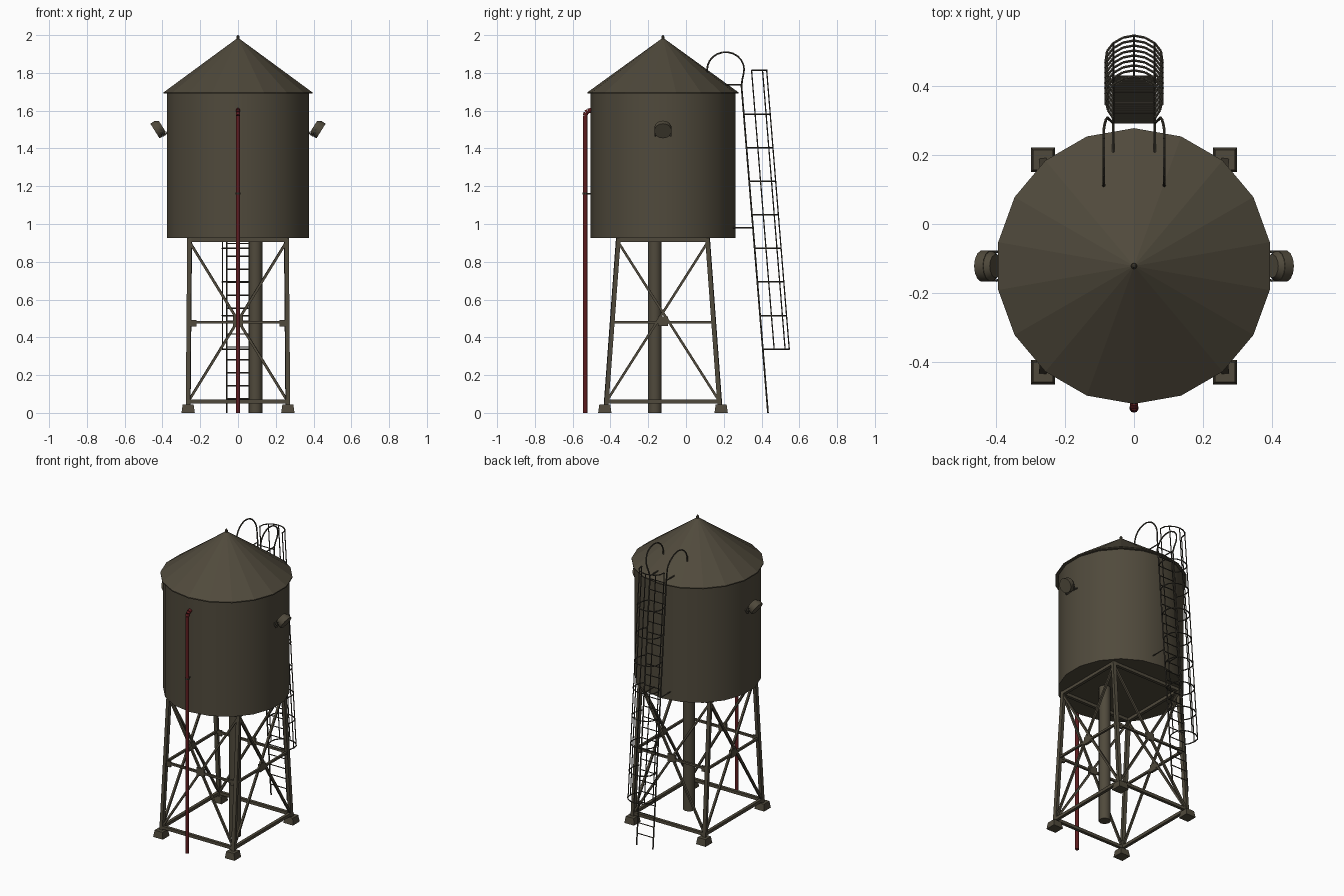
import bpy, bmesh, math
from mathutils import Vector, Matrix

if "Cube" in bpy.data.objects:
    bpy.data.objects.remove(bpy.data.objects["Cube"])

CY = -0.122  # tank and tower axis in y


def material(name, rgb):
    m = bpy.data.materials.new(name)
    m.diffuse_color = (*rgb, 1)
    m.use_nodes = True
    m.node_tree.nodes["Principled BSDF"].inputs["Base Color"].default_value = m.diffuse_color
    return m


OLIVE = material("olive_brown_metal", (0.080, 0.068, 0.045))
DARK = material("dark_ladder_metal", (0.055, 0.049, 0.036))
RED = material("red_pipe_paint", (0.11, 0.011, 0.013))


def finish(name, bm, mat, smooth=False):
    bmesh.ops.recalc_face_normals(bm, faces=bm.faces)
    me = bpy.data.meshes.new(name)
    bm.to_mesh(me)
    bm.free()
    ob = bpy.data.objects.new(name, me)
    bpy.context.collection.objects.link(ob)
    me.materials.append(mat)
    if smooth:
        bpy.ops.object.select_all(action='DESELECT')
        ob.select_set(True)
        bpy.context.view_layer.objects.active = ob
        bpy.ops.object.shade_smooth_by_angle(angle=math.radians(50))
    return ob


def frame(a, b):
    a, b = Vector(a), Vector(b)
    d = b - a
    rot = d.to_track_quat('Z', 'Y').to_matrix().to_4x4()
    return Matrix.Translation((a + b) / 2) @ rot, d.length


def rod(bm, a, b, r, n=6, r2=None):
    m, length = frame(a, b)
    bmesh.ops.create_cone(bm, cap_ends=True, segments=n, radius1=r,
                          radius2=r if r2 is None else r2, depth=length, matrix=m)


def path(bm, pts, r, n=6):
    for a, b in zip(pts, pts[1:]):
        rod(bm, a, b, r, n)


def beam(bm, a, b, w, t):
    m, length = frame(a, b)
    bmesh.ops.create_cube(bm, size=1, matrix=m @ Matrix.Diagonal((w, t, length, 1)))


def box(bm, c, s):
    bmesh.ops.create_cube(bm, size=1, matrix=Matrix.Translation(c) @ Matrix.Diagonal((*s, 1)))


def lathe(bm, profile, n=18):
    # spin (radius, z) points around the tank axis, corner facing +y
    rings = []
    for r, z in profile:
        rings.append([bm.verts.new((r * math.sin(i * math.tau / n),
                                    CY + r * math.cos(i * math.tau / n), z)) for i in range(n)])
    for a, b in zip(rings, rings[1:]):
        for i in range(n):
            j = (i + 1) % n
            bm.faces.new((a[i], a[j], b[j], b[i]))
    bm.faces.new(rings[0])
    bm.faces.new(rings[-1])


# Tank and conical roof
bm = bmesh.new()
lathe(bm, [(0.383, 0.926), (0.383, 1.694)])
finish("tank", bm, OLIVE, True)
bm = bmesh.new()
lathe(bm, [(0.383, 1.69), (0.400, 1.69), (0.400, 1.697), (0.006, 1.982)])
finish("roof", bm, OLIVE)
bm = bmesh.new()
rod(bm, (0, CY, 1.97), (0, CY, 1.992), 0.009, 8)
rod(bm, (0, CY, 1.992), (0, CY, 2.0), 0.008, 8, 0.003)
finish("roof_finial", bm, OLIVE)


# Tower
def corner(sx, sy, z):
    t = z / 0.925
    return Vector((sx * (0.264 - 0.008 * t), CY + sy * (0.304 - 0.068 * t), z))


CORNERS = [(-1, -1), (1, -1), (1, 1), (-1, 1)]
legs, feet, braces, plates = (bmesh.new() for _ in range(4))
for k, (sx, sy) in enumerate(CORNERS):
    nx, ny = CORNERS[(k + 1) % 4]
    beam(legs, corner(sx, sy, 0.03), corner(sx, sy, 0.926), 0.023, 0.023)
    c = corner(sx, sy, 0)
    m = Matrix.Translation((c.x, c.y + sy * 0.004, 0.022)) @ Matrix.Rotation(math.pi / 4, 4, 'Z')
    bmesh.ops.create_cone(feet, cap_ends=True, segments=4, radius1=0.050, radius2=0.041,
                          depth=0.044, matrix=m)
    # horizontals and crossed diagonals of this face
    for z, w in ((0.06, 0.02), (0.48, 0.014), (0.915, 0.02)):
        beam(braces, corner(sx, sy, z), corner(nx, ny, z), w, w)
    beam(braces, corner(sx, sy, 0.06), corner(nx, ny, 0.905), 0.013, 0.013)
    beam(braces, corner(nx, ny, 0.06), corner(sx, sy, 0.905), 0.013, 0.013)
    mid = (corner(sx, sy, 0.485) + corner(nx, ny, 0.485)) / 2
    along_x = sy == ny
    box(plates, mid, (0.055, 0.016, 0.05) if along_x else (0.016, 0.055, 0.05))
    if along_x:
        for s in (-1, 1):
            box(plates, corner(s, sy, 0.475) + Vector((-s * 0.022, 0, 0)), (0.035, 0.012, 0.036))
finish("tower_legs", legs, OLIVE)
finish("tower_feet", feet, OLIVE)
finish("tower_braces", braces, OLIVE)
finish("gusset_plates", plates, OLIVE)

# Thick supply pipe under the tank
bm = bmesh.new()
rod(bm, (0.093, -0.165, 0), (0.093, -0.165, 0.93), 0.036, 16)
finish("supply_pipe", bm, OLIVE, True)

# Red overflow pipe with elbow and clamp
bm = bmesh.new()
py = -0.534
path(bm, [(0, py, 0), (0, py, 1.575), (0, py + 0.005, 1.59), (0, py + 0.015, 1.598),
          (0, py + 0.035, 1.603), (0, -0.49, 1.603)], 0.0125, 10)
finish("red_pipe", bm, RED, True)
bm = bmesh.new()
rod(bm, (0, py, 1.155), (0, py, 1.167), 0.0135, 10)
rod(bm, (0, py, 1.161), (0, -0.49, 1.161), 0.004)
finish("pipe_clamp", bm, DARK)

# Flood lamps on both sides
for s, side in ((-1, "left"), (1, "right")):
    bm = bmesh.new()
    c = Vector((s * 0.421, CY, 1.504))
    ax = Vector((s * 0.85, 0, -0.53)).normalized()
    rod(bm, c - ax * 0.024, c - ax * 0.008, 0.034, 14, 0.044)
    rod(bm, c - ax * 0.008, c + ax * 0.022, 0.046, 14)
    finish(side + "_lamp", bm, OLIVE, True)
    bm = bmesh.new()
    for d in (-0.042, 0.042):
        beam(bm, (s * 0.372, CY + d * 0.8, 1.485), (s * 0.398, CY + d, 1.465), 0.007, 0.007)
        beam(bm, (s * 0.398, CY + d, 1.465), (s * 0.415, CY + d, 1.505), 0.007, 0.007)
    beam(bm, (s * 0.372, CY - 0.036, 1.485), (s * 0.372, CY + 0.036, 1.485), 0.012, 0.012)
    finish(side + "_lamp_bracket", bm, DARK)


# Leaning ladder
def lad(z):
    return 0.434 - 0.081 * z


bm = bmesh.new()
for s in (-1, 1):
    x = s * 0.06
    path(bm, [(x, lad(0), 0), (x, lad(1.74), 1.74)], 0.0045)
    rod(bm, (x, lad(1.737), 1.737), (x, 0.205, 1.737), 0.004)
    rod(bm, (x, lad(0.98), 0.98), (x, 0.24, 0.98), 0.0035)
for i in range(25):
    z = 0.075 + i * 0.0685
    rod(bm, (-0.06, lad(z), z), (0.06, lad(z), z), 0.0035)
finish("ladder", bm, DARK)

# Curved grab rails over the roof edge
bm = bmesh.new()
for s in (-1, 1):
    pts = [(s * 0.06, lad(1.73), 1.73), (s * 0.066, 0.298, 1.765)]
    for i in range(13):
        a = math.radians(-15 + i * 16.5)
        pts.append((s * min(0.088, 0.073 + i * 0.004), 0.21 + 0.098 * math.cos(a),
                    1.818 + 0.092 * math.sin(a)))
    pts.append((s * 0.085, 0.113, 1.79))
    path(bm, pts, 0.0045)
finish("grab_rails", bm, DARK)

# Safety cage: hoops and upright straps
HALF = [(0.06, 0), (0.076, 0.025), (0.083, 0.06), (0.078, 0.095), (0.06, 0.118),
        (0.032, 0.134), (0, 0.14)]
OUTLINE = HALF + [(-x, y) for x, y in HALF[-2::-1]]
bm = bmesh.new()
levels = [0.338 + 0.1775 * i for i in range(8)] + [1.815]
for z in levels:
    pts = OUTLINE[2:-2] if z > 1.8 else OUTLINE
    path(bm, [(x, lad(z) + y, z) for x, y in pts], 0.004)
for x, y in (HALF[2], HALF[4], HALF[6], OUTLINE[-5], OUTLINE[-3]):
    rod(bm, (x, lad(0.338) + y, 0.338), (x, lad(1.815) + y, 1.815), 0.0032)
finish("ladder_cage", bm, DARK)
